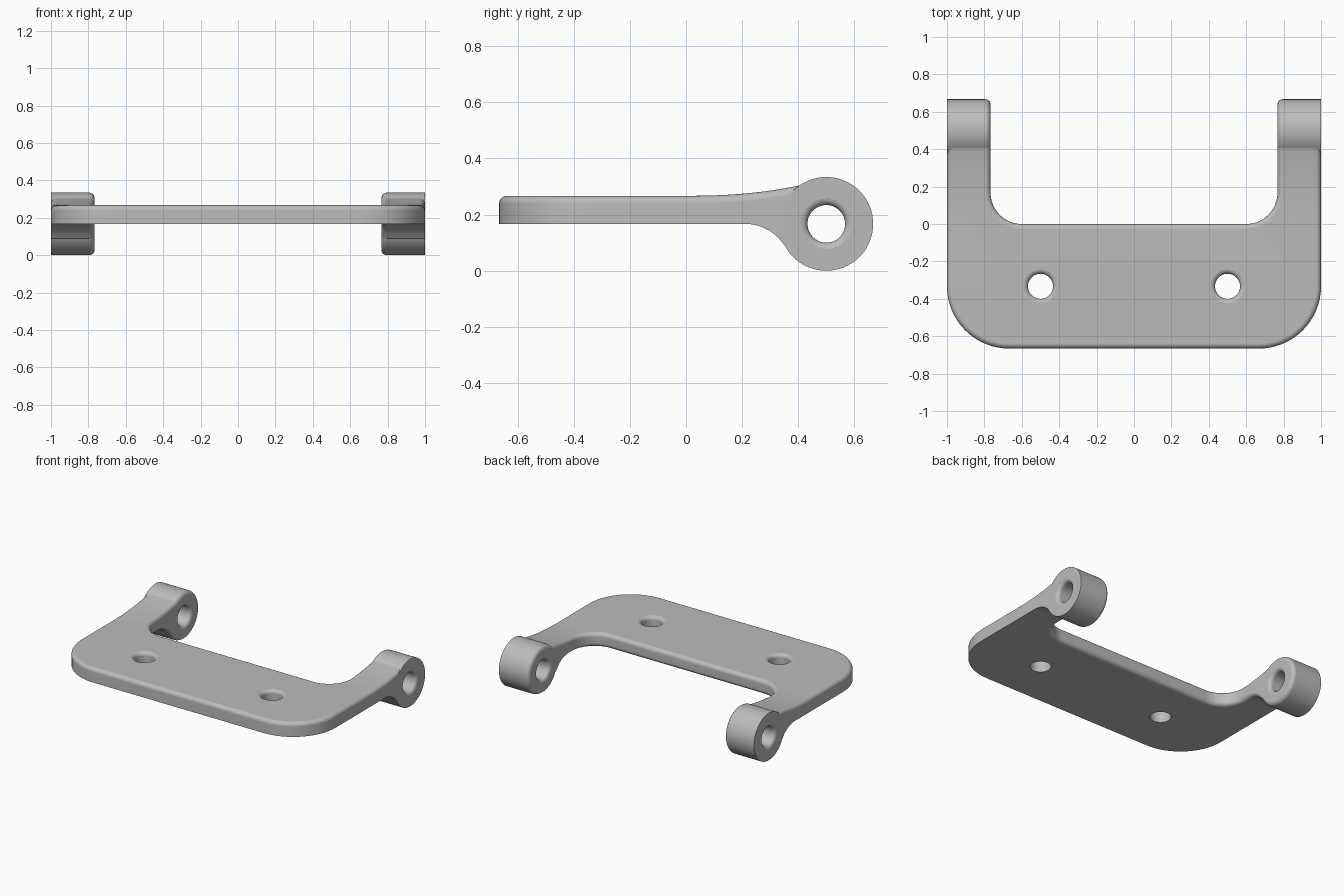
import bpy, bmesh
from math import sin, cos, pi, sqrt, radians
from mathutils import Vector

if "Cube" in bpy.data.objects:
    bpy.data.objects.remove(bpy.data.objects["Cube"], do_unlink=True)

BOTTOM, TOP = 0.167, 0.267      # plate faces
ARM_IN, ARM_END = 0.767, 0.405  # arm inner side and arm end
RING_Y, RING_R, HOLE_R = 0.5, 0.167, 0.067
EDGE, FLARE = 0.028, 0.025

grey = bpy.data.materials.new("satin grey")
grey.use_nodes = True
colour = (0.5, 0.5, 0.5, 1)
grey.diffuse_color = colour
grey.node_tree.nodes["Principled BSDF"].inputs["Base Color"].default_value = colour


def finish(bm, name):
    bmesh.ops.recalc_face_normals(bm, faces=bm.faces)
    mesh = bpy.data.meshes.new(name)
    bm.to_mesh(mesh)
    bm.free()
    mesh.materials.append(grey)
    obj = bpy.data.objects.new(name, mesh)
    bpy.context.collection.objects.link(obj)
    return obj


def arc(cx, cy, r, start, end, steps):
    angles = [radians(start + (end - start) * i / steps) for i in range(steps + 1)]
    return [(cx + r * cos(a), cy + r * sin(a)) for a in angles]


def lathe(name, profile, place, sides=64):
    """Closed turned solid from (height, radius) pairs."""
    bm = bmesh.new()
    loops = []
    for h, r in profile:
        angles = [2 * pi * i / sides for i in range(sides)]
        loops.append([bm.verts.new(place(h, r * cos(a), r * sin(a))) for a in angles])
    for a, b in zip(loops, loops[1:]):
        for i in range(sides):
            j = (i + 1) % sides
            bm.faces.new((a[i], a[j], b[j], b[i]))
    bm.faces.new(loops[0])
    bm.faces.new(loops[-1])
    return finish(bm, name)


def combine(target, other, operation):
    mod = target.modifiers.new(operation, 'BOOLEAN')
    mod.operation, mod.solver, mod.object = operation, 'EXACT', other
    bpy.context.view_layer.objects.active = target
    bpy.ops.object.modifier_apply(modifier=mod.name)
    bpy.data.objects.remove(other, do_unlink=True)


def rise(y):
    return 0.036 * (max(y, 0) / 0.4) ** 2.3


def drop(y):
    r, d = 0.168, min(max(y - 0.21, 0), 0.145)
    return r - sqrt(r * r - d * d)


# U-shaped plate with two arms
half = arc(0.667, -0.333, 0.333, -90, 0, 16) + [(1, ARM_END), (ARM_IN, ARM_END)]
half += arc(ARM_IN - 0.167, 0.167, 0.167, 0, -90, 12)
outline = half + [(-x, y) for x, y in reversed(half)]
bm = bmesh.new()
base = bm.faces.new([bm.verts.new((x, y, BOTTOM)) for x, y in outline])
up = bmesh.ops.extrude_face_region(bm, geom=[base], use_keep_orig=True)
bmesh.ops.translate(bm, vec=(0, 0, TOP - BOTTOM),
                    verts=[g for g in up["geom"] if isinstance(g, bmesh.types.BMVert)])
bmesh.ops.recalc_face_normals(bm, faces=bm.faces)

# Round the upper rim, and the lower rim inside the U
rim = []
for e in bm.edges:
    a, b = (v.co for v in e.verts)
    mid = (a + b) / 2
    at_end = min(a.y, b.y) > ARM_END - 0.001
    inner = mid.y > -0.01 and abs(mid.x) < ARM_IN + 0.01
    if abs(a.z - b.z) < 0.001 and not at_end and (mid.z > BOTTOM + 0.01 or inner):
        rim.append(e)
bmesh.ops.bevel(bm, geom=rim, offset=EDGE, segments=5, profile=0.5, affect='EDGES')

# Slice the arms and swell them towards the rings
for i in range(20):
    bmesh.ops.bisect_plane(bm, geom=bm.verts[:] + bm.edges[:] + bm.faces[:], dist=1e-5,
                           plane_co=(0, 0.011 + 0.02 * i, 0), plane_no=(0, 1, 0))
for v in bm.verts:
    upper = v.co.z > (BOTTOM + TOP) / 2
    v.co.z += rise(v.co.y) if upper else -drop(v.co.y)
bracket = finish(bm, "hinge_bracket")

# Hinge rings, rounded on their inner side
for s in (1, -1):
    profile = [(1, RING_R)] + [(ARM_IN + EDGE - EDGE * sin(a), RING_R - EDGE + EDGE * cos(a))
                               for a in (pi / 2 * i / 6 for i in range(7))]
    ring = lathe("ring", profile, lambda h, u, v: Vector((s * h, RING_Y + u, RING_R + v)))
    combine(bracket, ring, 'UNION')

# Flared holes through the plate and the rings
flare = [(FLARE * sin(a) - FLARE, HOLE_R + FLARE * (1 - cos(a)))
         for a in (radians(17 * i) for i in range(6))] + [(0.02, 0.115)]
for s in (1, -1):
    hole = [(0.1, HOLE_R)] + [(TOP + h, r) for h, r in flare]
    cutter = lathe("screw_hole", hole, lambda h, u, v: Vector((s * 0.5 + u, -0.333 + v, h)), 48)
    combine(bracket, cutter, 'DIFFERENCE')
    hole = [(ARM_IN - h, r) for h, r in reversed(flare)] + [(1 + h, r) for h, r in flare]
    cutter = lathe("pin_hole", hole,
                   lambda h, u, v: Vector((s * h, RING_Y + u, RING_R + v)), 48)
    combine(bracket, cutter, 'DIFFERENCE')

# Smooth shading with crisp flat faces
bpy.ops.object.select_all(action='DESELECT')
bracket.select_set(True)
bpy.context.view_layer.objects.active = bracket
bpy.ops.object.shade_smooth_by_angle(angle=radians(30))
weighted = bracket.modifiers.new("flat_faces", 'WEIGHTED_NORMAL')
weighted.keep_sharp = True
